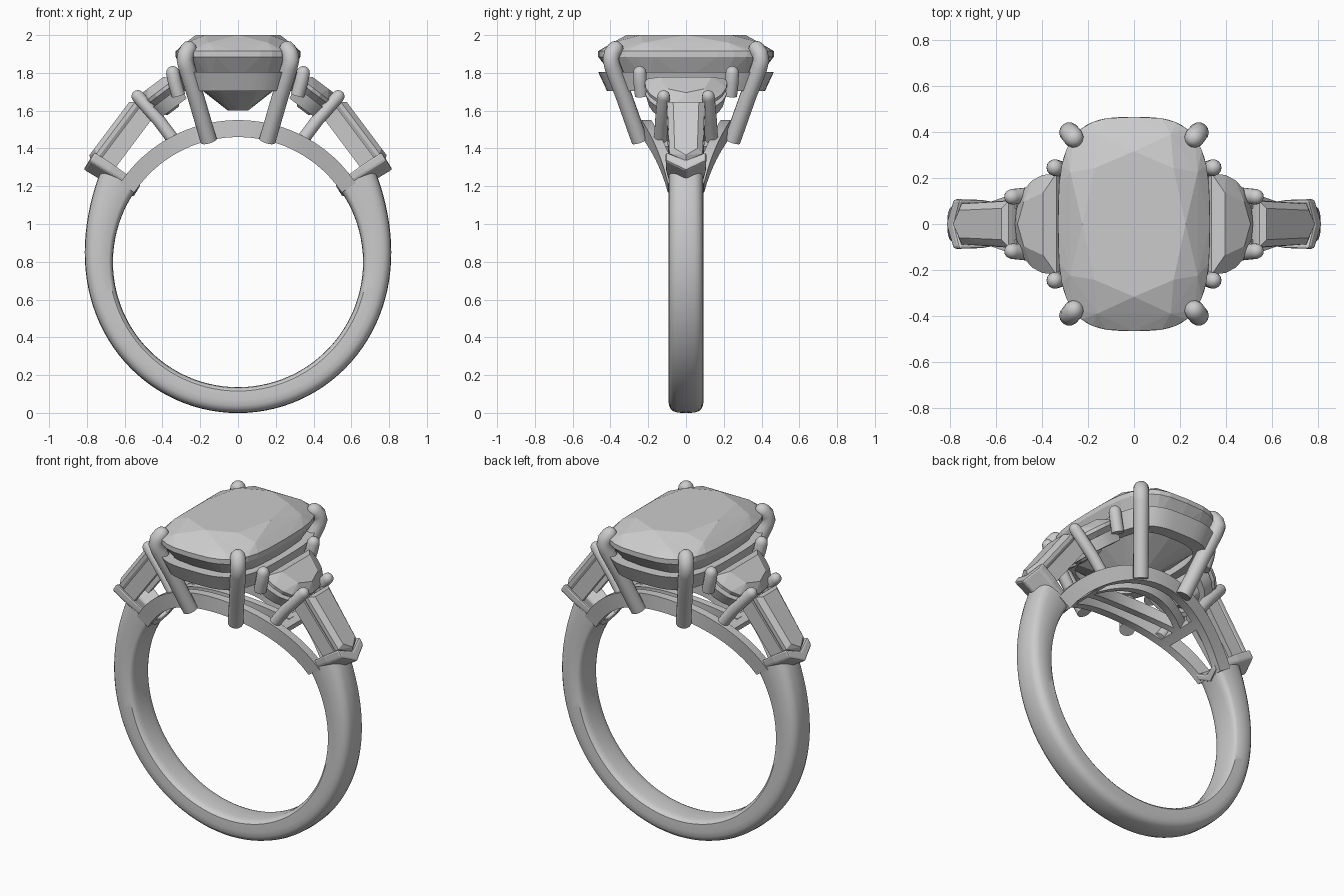
import bpy, bmesh, math
from mathutils import Vector as V

if "Cube" in bpy.data.objects:
    bpy.data.objects.remove(bpy.data.objects["Cube"])

GREY = (0.6, 0.6, 0.6, 1)
metal = bpy.data.materials.new("polished grey")
metal.use_nodes = True
metal.diffuse_color = GREY
metal.node_tree.nodes["Principled BSDF"].inputs["Base Color"].default_value = GREY

CENTRE, INNER = 0.798, 0.662     # finger hole


def finish(bm, name, smooth):
    bmesh.ops.recalc_face_normals(bm, faces=bm.faces)
    mesh = bpy.data.meshes.new(name)
    bm.to_mesh(mesh)
    bm.free()
    mesh.materials.append(metal)
    obj = bpy.data.objects.new(name, mesh)
    bpy.context.collection.objects.link(obj)
    if smooth:
        bpy.ops.object.select_all(action='DESELECT')
        obj.select_set(True)
        bpy.context.view_layer.objects.active = obj
        bpy.ops.object.shade_smooth_by_angle(angle=math.radians(35))
    return obj


def loft(name, rings, closed=False, smooth=True):
    """Skin a row of equal rings, capped at the ends unless closed."""
    bm = bmesh.new()
    rows = [[bm.verts.new(p) for p in ring] for ring in rings]
    n = len(rows[0])
    for i in range(len(rows) if closed else len(rows) - 1):
        a, b = rows[i], rows[(i + 1) % len(rows)]
        for j in range(n):
            k = (j + 1) % n
            bm.faces.new((a[j], a[k], b[k], b[j]))
    if not closed:
        bm.faces.new(rows[0])
        bm.faces.new(rows[-1])
    return finish(bm, name, smooth)


def rod(name, points, r, sides=14):
    """Round wire with a domed top (the last point)."""
    pts = [V(p) for p in points]
    end = (pts[-1] - pts[-2]).normalized()
    radii = [r] * len(pts)
    for a in (30, 55, 75, 88):
        pts.append(V(points[-1]) + end * r * math.sin(math.radians(a)))
        radii.append(r * math.cos(math.radians(a)))
    rings = []
    for i, p in enumerate(pts):
        t = (pts[min(i + 1, len(pts) - 1)] - pts[max(i - 1, 0)]).normalized()
        u = t.cross(V((0, 1, 0))).normalized()
        w = t.cross(u)
        rings.append([p + radii[i] * (u * math.cos(q) + w * math.sin(q))
                      for q in (math.tau * j / sides for j in range(sides))])
    return loft(name, rings)


def gem(name, points):
    """Faceted stone as the convex hull of its corners."""
    bm = bmesh.new()
    for p in points:
        bm.verts.new(p)
    bmesh.ops.convex_hull(bm, input=bm.verts)
    loose = [v for v in bm.verts if not v.link_faces]
    bmesh.ops.delete(bm, geom=loose, context='VERTS')
    bmesh.ops.dissolve_limit(bm, angle_limit=0.02, verts=bm.verts, edges=bm.edges)
    return finish(bm, name, False)


def cushion(scale, z, n, shift=0, power=3.2):
    ring = []
    for i in range(n):
        a = math.tau * (i + shift) / n
        c, s = math.cos(a), math.sin(a)
        ring.append(V((0.33 * scale * math.copysign(abs(c) ** (2 / power), c),
                       0.465 * scale * math.copysign(abs(s) ** (2 / power), s), z)))
    return ring


# Shank: D-section swept round the finger, thickening toward the shoulders
rings = []
for i in range(73):
    s = abs(i / 36 - 1)
    ang = math.radians(-90 + 125 * (i / 36 - 1))
    thick = 0.137 + 0.08 * s ** 6
    ring = []
    for j in range(20):
        a = math.tau * j / 20
        c, q = math.cos(a), math.sin(a)
        y = 0.093 * math.copysign(abs(q) ** 0.6, q)
        depth = 0.5 + 0.5 * math.copysign(abs(c) ** (0.75 if c > 0 else 0.3), c)
        r = INNER + thick * depth
        ring.append((r * math.cos(ang), y, CENTRE + r * math.sin(ang)))
    rings.append(ring)
loft("shank", rings)


# Gallery under the stones: curved bars lying on the finger circle
def gallery_bar(name, path, half, r_out):
    rings = []
    for x, y in path:
        ring = []
        for dy, r in ((-half, INNER), (half, INNER), (half, r_out), (-half, r_out)):
            a = math.asin(x / INNER)
            ring.append((r * math.sin(a), y + dy, CENTRE + r * math.cos(a)))
        rings.append(ring)
    loft(name, rings)


steps = [i / 16 - 1 for i in range(33)]
for side, word in ((-1, "front"), (1, "back")):
    gallery_bar(word + "_gallery_rail",
                [(0.55 * t, side * (0.07 + 0.14 * math.cos(t * math.pi / 2))) for t in steps],
                0.026, 0.752)
    gallery_bar(word + "_gallery_lens",
                [(0.33 * t, side * 0.1 * (1 - t * t)) for t in steps], 0.022, 0.735)

# Centre stone
gem("centre_stone",
    cushion(0.68, 2.0, 8, 0, 2.6) + cushion(0.88, 1.96, 8, 0.5) + cushion(1, 1.915, 32)
    + cushion(1, 1.885, 32) + cushion(0.8, 1.765, 16) + cushion(0.16, 1.6, 8))

# Basket rail below the centre stone
profile = ((1.0, 1.805), (0.9, 1.705), (0.74, 1.705), (0.84, 1.805))
loft("basket_rail", list(zip(*[cushion(s, z, 64) for s, z in profile])), closed=True)

# Four claws on the centre stone
for sx in (-1, 1):
    for sy in (-1, 1):
        path = [(0.155, 0.245, 1.44), (0.225, 0.33, 1.68), (0.272, 0.388, 1.83),
                (0.281, 0.398, 1.87), (0.276, 0.392, 1.9), (0.262, 0.375, 1.925)]
        rod("centre_claw", [(sx * x, sy * y, z) for x, y, z in path], 0.044)


# Side settings, mirrored left and right
def frame(sx, origin, along):
    """Map (along, y, height) in a sloping plane to model space."""
    d = V((along[0], 0, along[1])).normalized()
    n = V((-d.z, 0, d.x))

    def place(a, y, h):
        p = V((origin[0], 0, origin[1])) + d * a + n * h
        return V((sx * p.x, y, p.z))
    return place


def half_moon(scale, n=13):
    arc = [math.pi * (i / (n - 1) - 0.5) for i in range(n)]
    return [(0.015 + 0.1 * (1 - scale) + 0.225 * scale * math.cos(a) ** 0.8,
             0.22 * scale * math.sin(a)) for a in arc]


for sx, word in ((-1, "right"), (1, "left")):
    # Half-moon stone
    put = frame(sx, (0.325, 1.775), (0.8, -0.6))
    layers = ((0.62, 0.045, 5), (1, 0, 13), (1, -0.02, 13), (0.35, -0.13, 5))
    gem(word + "_half_moon_stone",
        [put(a, y, h) for s, h, n in layers for a, y in half_moon(s, n)])
    bands = [(1.0, -0.05), (0.92, -0.12), (0.7, -0.12), (0.8, -0.05)]
    loft(word + "_half_moon_rail",
         list(zip(*[[put(a, y, h) for a, y in half_moon(s)] for s, h in bands])))

    # Tapered baguette stone with a pointed outer end
    put = frame(sx, (0.545, 1.645), (0.6, -0.8))
    outline = ((0, -0.1), (0, 0.1), (0.34, 0.088), (0.39, 0), (0.34, -0.088))
    gem(word + "_baguette_stone",
        [put(0.18 + (a - 0.18) * sa, y * s, h)
         for sa, s, h in ((0.9, 0.68, 0.025), (1, 1, 0), (1, 1, -0.02), (0.95, 0.5, -0.1))
         for a, y in outline])
    for sy in (-1, 1):
        corners = ((0.1, -0.035), (0.1, -0.125), (0.065, -0.125), (0.065, -0.035))
        loft(word + "_baguette_rail",
             [[put(a, sy * y * w, h) for y, h in corners] for a, w in ((-0.01, 1.05), (0.35, 0.9))])

    # V-shaped end claw
    vee = ((0, -0.108), (0.06, 0), (0, 0.108), (-0.055, 0.108), (-0.005, 0), (-0.055, -0.108))
    end_put = frame(sx, (0.765, 1.335), (0.53, -0.85))
    claw = loft(word + "_end_claw",
                [[end_put(a * k + 0.01, y * k, h) for a, y in vee]
                 for h, k in ((0.02, 1), (-0.1, 0.97), (-0.28, 0.75))], smooth=False)
    bevel = claw.modifiers.new("soft edges", 'BEVEL')
    bevel.width, bevel.segments = 0.012, 2

    # Claws between the side stones
    for sy in (-1, 1):
        rod(word + "_shoulder_claw",
            [(sx * 0.305, sy * 0.14, 1.395), (sx * 0.42, sy * 0.13, 1.55),
             (sx * 0.53, sy * 0.118, 1.675)], 0.034)
        rod(word + "_half_moon_claw",
            [(sx * 0.315, sy * 0.235, 1.68), (sx * 0.335, sy * 0.243, 1.75),
             (sx * 0.345, sy * 0.245, 1.8)], 0.036)
    # Cross tie joining the gallery rails
    gallery_bar(word + "_gallery_tie",
                [(sx * x, 0) for x in (0.31, 0.335, 0.36)], 0.15, 0.73)
